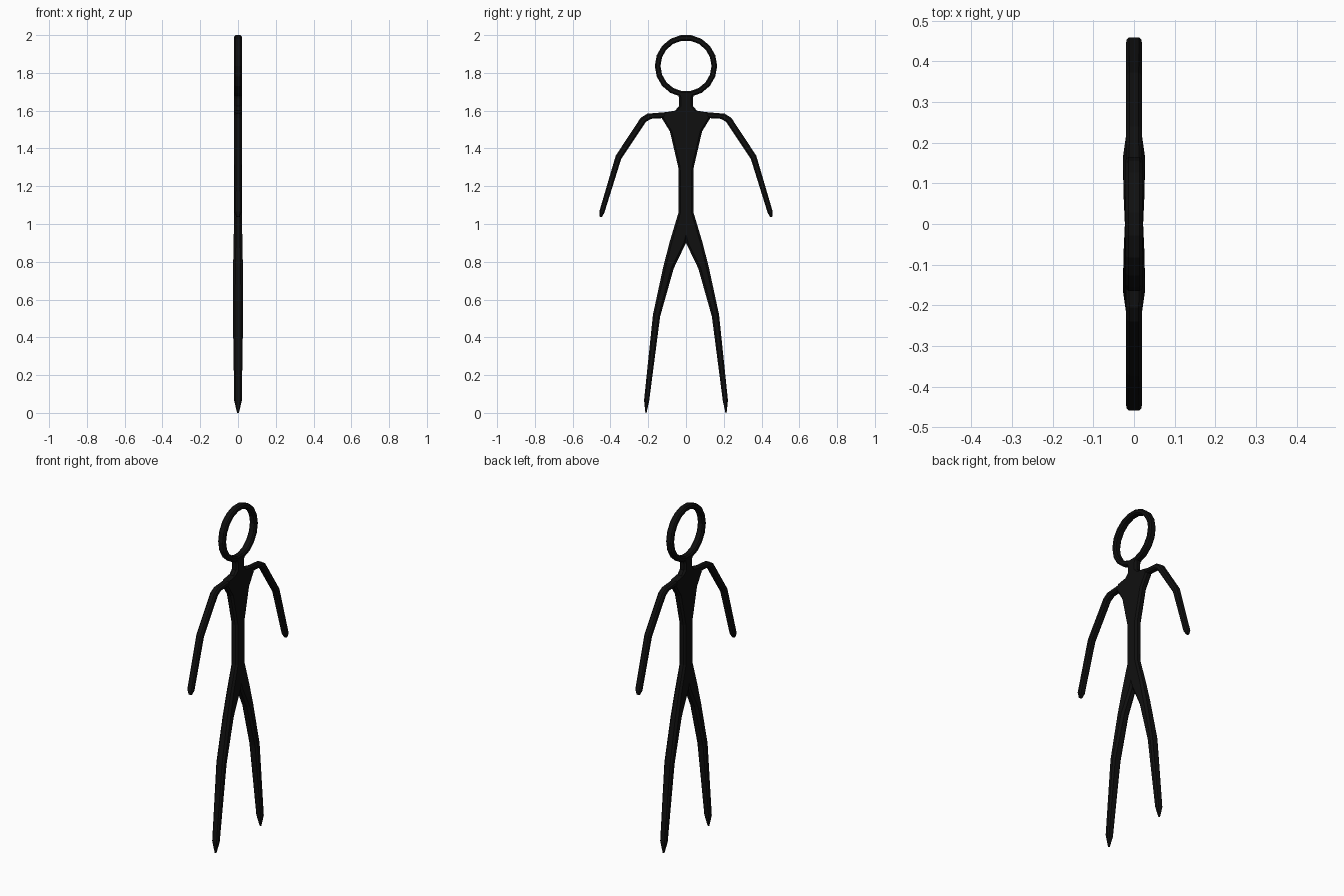
import bpy, bmesh
from math import sin, cos, pi
from mathutils import Vector

if "Cube" in bpy.data.objects:
    bpy.data.objects.remove(bpy.data.objects["Cube"])

black = bpy.data.materials.new("black")
black.diffuse_color = (0.005, 0.005, 0.005, 1)
black.use_nodes = True
black.node_tree.nodes["Principled BSDF"].inputs["Base Color"].default_value = black.diffuse_color


def section(a, b, depth):
    """Chamfered rectangle spanning edge points a and b (y, z), with half depth in x."""
    a, b = Vector((0, *a)), Vector((0, *b))
    mid, half = (a + b) / 2, (b - a) / 2
    w = half.length
    u = half.normalized()
    c = 0.5 * min(w, depth)
    pts = [(w, depth - c), (w - c, depth), (c - w, depth), (-w, depth - c),
           (-w, c - depth), (c - w, -depth), (w - c, -depth), (w, c - depth)]
    return [mid + u * p + Vector((q, 0, 0)) for p, q in pts]


def loft(name, sections, side=1, closed=False):
    bm = bmesh.new()
    rings = []
    for a, b, d in sections:
        rings.append([bm.verts.new((p.x, p.y * side, p.z)) for p in section(a, b, d)])
    pairs = list(zip(rings, rings[1:]))
    if closed:
        pairs.append((rings[-1], rings[0]))
    for r, s in pairs:
        for i in range(8):
            j = (i + 1) % 8
            bm.faces.new((r[i], r[j], s[j], s[i]))
    if not closed:
        bm.faces.new(rings[0])
        bm.faces.new(rings[-1])
    bmesh.ops.recalc_face_normals(bm, faces=bm.faces)
    me = bpy.data.meshes.new(name)
    bm.to_mesh(me)
    bm.free()
    me.materials.append(black)
    ob = bpy.data.objects.new(name, me)
    bpy.context.collection.objects.link(ob)
    return ob


# Head: upright ring
N, HEAD_Z = 18, 1.837
angles = [2 * pi * (i + 0.5) / N + pi / 2 for i in range(N)]
loft("head_ring", [((0.135 * cos(t), HEAD_Z + 0.135 * sin(t)),
                    (0.165 * cos(t), HEAD_Z + 0.165 * sin(t)), 0.021)
                   for t in angles], closed=True)

# Neck, chest and waist: (height, half width)
profile = [(1.692, 0.045), (1.665, 0.036), (1.625, 0.036), (1.6, 0.058),
           (1.59, 0.12), (1.563, 0.13), (1.49, 0.085), (1.3, 0.041), (1.05, 0.04)]
loft("torso", [((-w, z), (w, z), 0.021) for z, w in profile])

# Arms and legs: inner edge point, outer edge point, half depth
arm = [((0.11, 1.561), (0.11, 1.592), 0.02),
       ((0.185, 1.557), (0.205, 1.584), 0.02),
       ((0.213, 1.54), (0.24, 1.562), 0.02),
       ((0.343, 1.345), (0.372, 1.362), 0.02),
       ((0.432, 1.06), (0.459, 1.066), 0.019),
       ((0.446, 1.036), (0.458, 1.039), 0.009)]
leg = [((-0.04, 1.05), (0.04, 1.06), 0.021),
       ((0.0, 0.9), (0.085, 0.91), 0.023),
       ((0.065, 0.765), (0.12, 0.775), 0.026),
       ((0.137, 0.51), (0.175, 0.52), 0.027),
       ((0.195, 0.063), (0.222, 0.067), 0.02),
       ((0.209, 0.0), (0.215, 0.0), 0.005)]
for label, side in (("right", 1), ("left", -1)):
    loft("arm_" + label, arm, side)
    loft("leg_" + label, leg, side)
